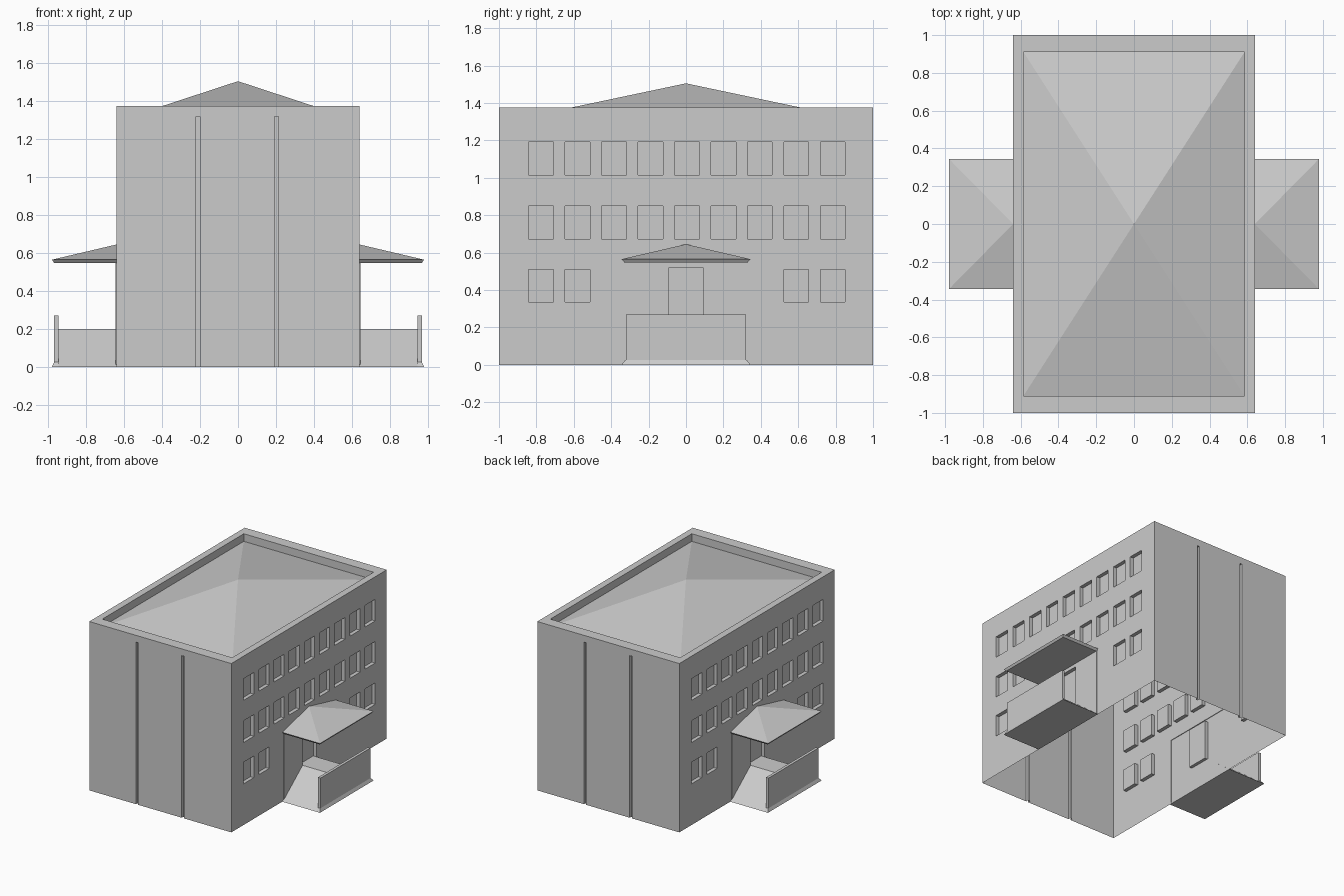
import bpy, bmesh

if "Cube" in bpy.data.objects:
    bpy.data.objects.remove(bpy.data.objects["Cube"])


def rect(x0, x1, y0, y1, z):
    return [(x0, y0, z), (x1, y0, z), (x1, y1, z), (x0, y1, z)]


def add_loft(bm, rings, s=1):
    """Skin equal-length rings and cap both ends; s=-1 turns it 180 degrees about z."""
    vs = [[bm.verts.new((x * s, y * s, z)) for x, y, z in r] for r in rings]
    n = len(vs[0])
    for a, b in zip(vs, vs[1:]):
        for i in range(n):
            j = (i + 1) % n
            bm.faces.new((a[i], a[j], b[j], b[i]))
    bm.faces.new(vs[0][::-1])
    bm.faces.new(vs[-1])


def add_box(bm, x0, x1, y0, y1, z0, z1, s=1):
    add_loft(bm, [rect(x0, x1, y0, y1, z0), rect(x0, x1, y0, y1, z1)], s)


def finish(name, bm):
    bmesh.ops.remove_doubles(bm, verts=bm.verts, dist=1e-5)
    bmesh.ops.recalc_face_normals(bm, faces=bm.faces)
    me = bpy.data.meshes.new(name)
    bm.to_mesh(me)
    bm.free()
    ob = bpy.data.objects.new(name, me)
    bpy.context.scene.collection.objects.link(ob)
    return ob


def boolean(ob, tool, op):
    m = ob.modifiers.new(op, 'BOOLEAN')
    m.operation, m.solver, m.object = op, 'EXACT', tool
    bpy.context.view_layer.objects.active = ob
    bpy.ops.object.modifier_apply(modifier=m.name)
    bpy.data.objects.remove(tool)


# Main block: outer walls, parapet and sunken pyramid roof
bm = bmesh.new()
add_loft(bm, [rect(-.64, .64, -1, 1, 0), rect(-.64, .64, -1, 1, 1.375),
              rect(-.585, .585, -.91, .91, 1.375),
              rect(-.585, .585, -.91, .91, 1.313),
              rect(0, 0, 0, 0, 1.505)])
# drop the collapsed roof cap
bmesh.ops.delete(bm, geom=[f for f in bm.faces if all(v.co.z > 1.5 for v in f.verts)],
                 context='FACES_ONLY')
building = finish("building", bm)

# Slightly raised wall panels behind the porches
bm = bmesh.new()
for s in (1, -1):
    add_box(bm, .6, .645, -.33, .33, 0, .555, s)
boolean(building, finish("panel_tool", bm), 'UNION')

# Recessed windows, doors and end-wall grooves
bm = bmesh.new()
for s in (1, -1):
    for z0, cols in ((1.015, range(9)), (.672, range(9)), (.335, (0, 1, 7, 8))):
        for k in cols:
            y = -.775 + .195 * k
            add_box(bm, .61, .7, y - .066, y + .066, z0, z0 + .176, s)
    add_box(bm, .615, .7, -.09, .09, .2, .52, s)
    for x in (-.21, .203):
        add_box(bm, x - .01, x + .01, -1.05, -.98, -.05, 1.32, s)
boolean(building, finish("recess_tool", bm), 'DIFFERENCE')

# The underside is open
bm = bmesh.new()
bm.from_mesh(building.data)
bmesh.ops.delete(bm, geom=[f for f in bm.faces if all(abs(v.co.z) < 1e-4 for v in f.verts)],
                 context='FACES_ONLY')
bm.to_mesh(building.data)
bm.free()

# Entrance porches on both long sides
for s, side in ((1, "right"), (-1, "left")):
    # driveway ramp rising to a landing
    bm = bmesh.new()
    prof = [(-.345, 0), (-.09, .2), (.09, .2), (.345, 0)]
    add_loft(bm, [[(x, y, z) for y, z in prof] for x in (.64, .95)], s)
    finish(side + "_ramp", bm)
    # sloped kerb
    bm = bmesh.new()
    add_loft(bm, [rect(.945, .98, -.345, .345, 0), rect(.945, .968, -.325, .325, .025)], s)
    finish(side + "_kerb", bm)
    # low guard wall
    bm = bmesh.new()
    add_box(bm, .945, .968, -.32, .32, .02, .27, s)
    finish(side + "_guard_wall", bm)
    # hipped canopy
    bm = bmesh.new()
    add_loft(bm, [rect(.64, .968, -.33, .33, .548), rect(.64, .98, -.345, .345, .565)], s)
    top = [f for f in bm.faces if all(v.co.z > .56 for v in f.verts)]
    peak = bmesh.ops.poke(bm, faces=top)['verts'][0]
    peak.co = (.64 * s, 0, .645)
    finish(side + "_canopy", bm)
